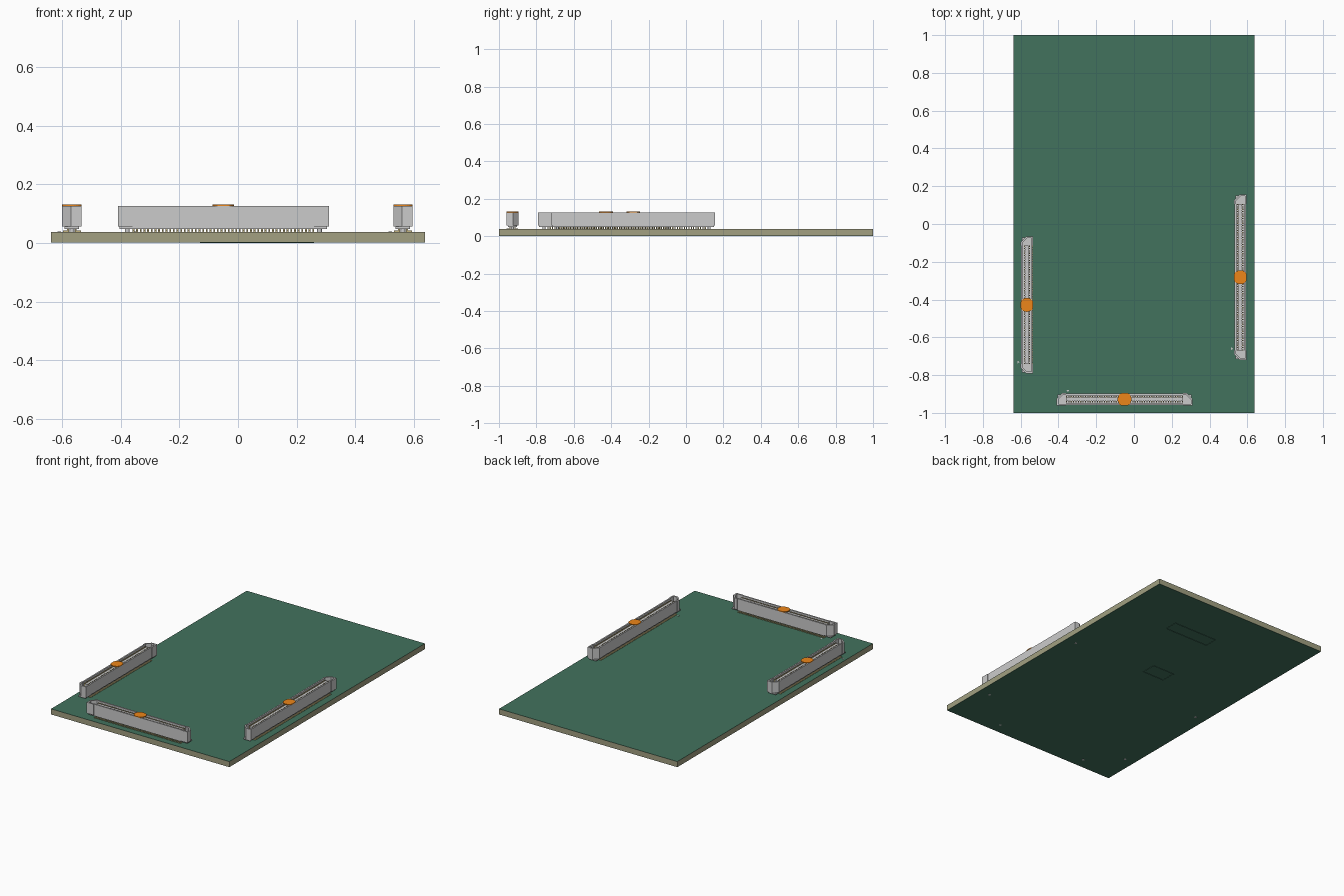
import bpy, bmesh, math
from mathutils import Matrix

if "Cube" in bpy.data.objects:
    bpy.data.objects.remove(bpy.data.objects["Cube"])


def material(name, rgb):
    m = bpy.data.materials.new(name)
    m.diffuse_color = (*rgb, 1)
    m.use_nodes = True
    m.node_tree.nodes["Principled BSDF"].inputs["Base Color"].default_value = m.diffuse_color
    return m


GREEN = material("solder_mask_green", (0.055, 0.17, 0.11))
TAN = material("board_core_tan", (0.36, 0.35, 0.22))
ORANGE = material("pad_orange", (0.85, 0.24, 0.01))
GOLD = material("contact_gold", (0.55, 0.46, 0.22))
WHITE = material("marking_white", (0.85, 0.85, 0.85))


def finish(bm, name, mat=None, matrix=None):
    bmesh.ops.recalc_face_normals(bm, faces=bm.faces)
    me = bpy.data.meshes.new(name)
    bm.to_mesh(me)
    bm.free()
    ob = bpy.data.objects.new(name, me)
    bpy.context.collection.objects.link(ob)
    if mat:
        me.materials.append(mat)
    if matrix:
        ob.matrix_world = matrix
    return ob


def add_box(bm, x0, x1, y0, y1, z0, z1):
    m = Matrix.Translation(((x0 + x1) / 2, (y0 + y1) / 2, (z0 + z1) / 2))
    m = m @ Matrix.Diagonal((x1 - x0, y1 - y0, z1 - z0, 1))
    bmesh.ops.create_cube(bm, size=1, matrix=m)


def add_loft(bm, rings):
    # stack of equal-count point rings, each (points, z), capped at both ends
    loops = [[bm.verts.new((x, y, z)) for x, y in pts] for pts, z in rings]
    n = len(loops[0])
    for a, b in zip(loops, loops[1:]):
        for i in range(n):
            j = (i + 1) % n
            bm.faces.new((a[i], a[j], b[j], b[i]))
    bm.faces.new(loops[0])
    bm.faces.new(loops[-1])


def outline(L, w, m, e, c):
    # housing plan: wider end blocks, two corners cut off on the +y side
    return [(-L, -w), (-e, -w), (-e, -m), (e, -m), (e, -w), (L, -w),
            (L, w - c), (L - c, w), (e, w), (e, m), (-e, m), (-e, w),
            (-L + c, w), (-L, w - c)]


def connector(tag, x, y, angle, L):
    M = Matrix.Translation((x, y, 0)) @ Matrix.Rotation(angle, 4, 'Z')
    e, t = L - 0.05, 0.009

    # hollow housing
    out = outline(L, 0.033, 0.030, e, 0.03)
    inn = outline(L - t, 0.033 - t, 0.030 - t, e, 0.025)
    bm = bmesh.new()
    add_loft(bm, [(out, 0.056), (out, 0.127), (inn, 0.127), (inn, 0.066)])
    finish(bm, tag + "_housing", None, M)

    # narrower base and the centre tongue
    bm = bmesh.new()
    add_box(bm, -L + 0.006, L - 0.006, -0.025, 0.025, 0.048, 0.057)
    add_box(bm, -e, e, -0.009, 0.009, 0.064, 0.117)
    finish(bm, tag + "_base_and_tongue", None, M)

    # locating pegs through the board
    bm = bmesh.new()
    for s in (-1, 1):
        p = Matrix.Translation((s * (L - 0.032), 0, 0.026))
        bmesh.ops.create_cone(bm, cap_ends=True, segments=16, radius1=0.008,
                              radius2=0.008, depth=0.05, matrix=p)
    finish(bm, tag + "_pegs", None, M)

    # two rows of bent contacts with solder feet
    profile = [(0.010, 0.038), (0.031, 0.038), (0.031, 0.042), (0.0165, 0.042),
               (0.0165, 0.119), (0.010, 0.122)]
    bm = bmesh.new()
    span = 2 * (L - 0.053)
    n = round(span / 0.0125)
    for s in (-1, 1):
        for i in range(n + 1):
            cx = -span / 2 + span * i / n
            a = [bm.verts.new((cx - 0.003, s * py, pz)) for py, pz in profile]
            b = [bm.verts.new((cx + 0.003, s * py, pz)) for py, pz in profile]
            bm.faces.new(a)
            bm.faces.new(b)
            for k in range(6):
                j = (k + 1) % 6
                bm.faces.new((a[k], a[j], b[j], b[k]))
    finish(bm, tag + "_contacts", GOLD, M)

    # round pick-up pad with flattened sides
    pad = []
    for i in range(32):
        a = 2 * math.pi * i / 32
        pad.append((0.037 * math.cos(a),
                    max(-0.033, min(0.033, 0.037 * math.sin(a)))))
    bm = bmesh.new()
    add_loft(bm, [(pad, 0.1265), (pad, 0.131)])
    finish(bm, tag + "_pickup_pad", ORANGE, M)

    # first-contact mark printed on the board
    tri = [(-L + 0.052, 0.050), (-L + 0.068, 0.050), (-L + 0.060, 0.038)]
    bm = bmesh.new()
    add_loft(bm, [(tri, 0.0375), (tri, 0.039)])
    finish(bm, tag + "_first_contact_mark", WHITE, M)


def frame(name, x0, x1, y0, y1):
    # printed rectangle on the underside
    w = 0.004
    bm = bmesh.new()
    for a, b, c, d in ((x0, x1, y0, y0 + w), (x0, x1, y1 - w, y1),
                       (x0, x0 + w, y0 + w, y1 - w), (x1 - w, x1, y0 + w, y1 - w)):
        add_box(bm, a, b, c, d, 0.0, 0.0025)
    finish(bm, name, GREEN)


# circuit board: core between two mask layers
for name, z0, z1, mat in (("board_core", 0.003, 0.037, TAN),
                          ("board_top_mask", 0.037, 0.038, GREEN),
                          ("board_bottom_mask", 0.002, 0.003, GREEN)):
    bm = bmesh.new()
    add_box(bm, -0.638, 0.638, -1, 1, z0, z1)
    finish(bm, name, mat)

# underside outlines
frame("underside_outline_large", -0.06, 0.26, 0.61, 0.70)
frame("underside_outline_small", -0.13, 0.03, 0.12, 0.22)

# three mezzanine connectors
connector("right_connector", 0.563, -0.282, math.pi / 2, 0.438)
connector("left_connector", -0.567, -0.428, math.pi / 2, 0.363)
connector("front_connector", -0.05, -0.928, 0, 0.36)
